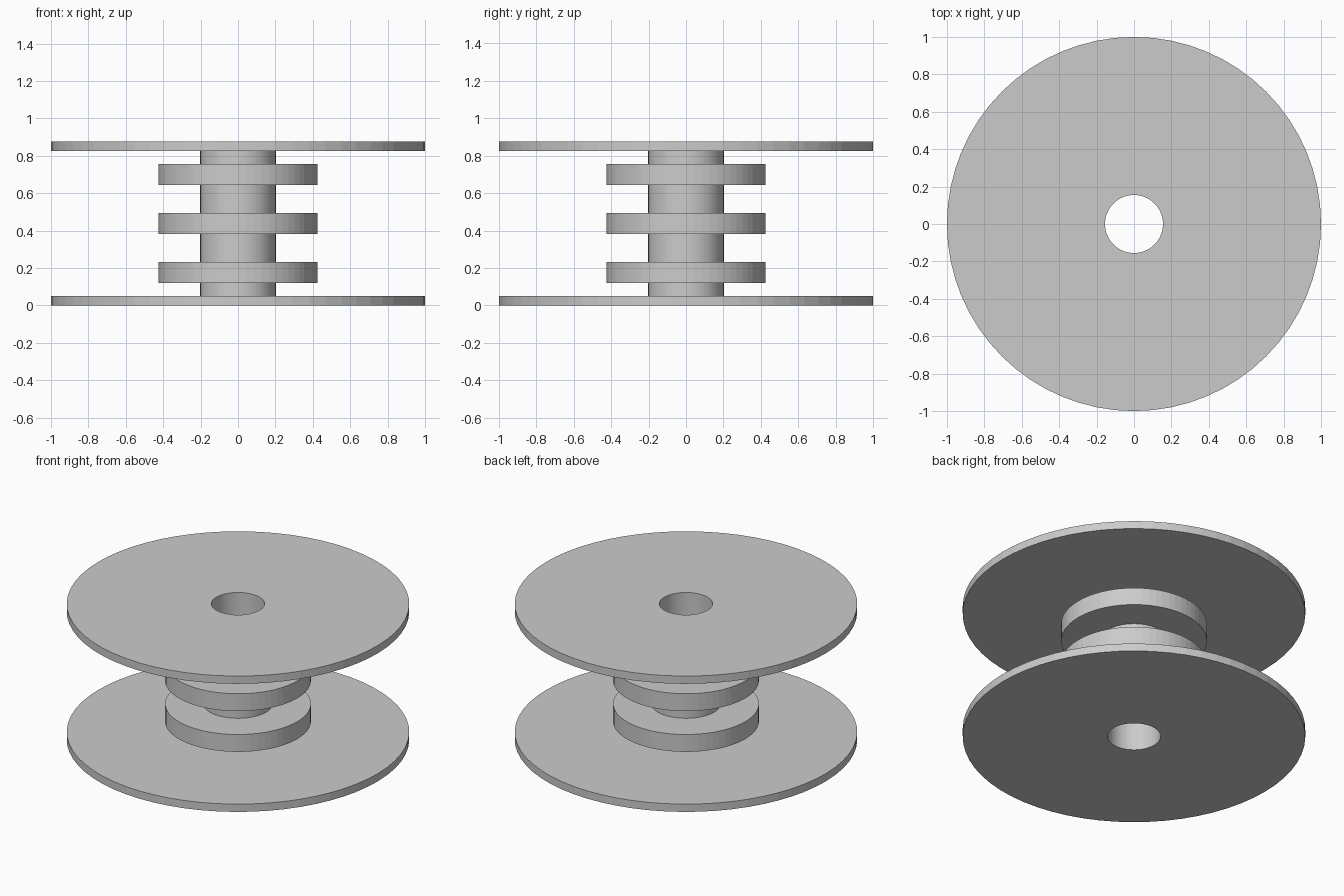
import bpy, bmesh, math

if "Cube" in bpy.data.objects:
    bpy.data.objects.remove(bpy.data.objects["Cube"])

SEGMENTS = 64
HOLE, CORE, RIB, FLANGE = 0.155, 0.202, 0.426, 1.0
HEIGHT, PLATE, RIB_H = 0.875, 0.05, 0.112


def lathe(name, profile):
    """Revolve a closed (radius, z) profile around the z axis."""
    bm = bmesh.new()
    loops = []
    for i in range(SEGMENTS):
        a = 2 * math.pi * i / SEGMENTS
        loops.append([bm.verts.new((r * math.cos(a), r * math.sin(a), z))
                      for r, z in profile])
    n = len(profile)
    for i in range(SEGMENTS):
        a, b = loops[i], loops[(i + 1) % SEGMENTS]
        for j in range(n):
            k = (j + 1) % n
            bm.faces.new((a[j], b[j], b[k], a[k]))
    bmesh.ops.recalc_face_normals(bm, faces=bm.faces)
    mesh = bpy.data.meshes.new(name)
    bm.to_mesh(mesh)
    bm.free()
    obj = bpy.data.objects.new(name, mesh)
    bpy.context.collection.objects.link(obj)
    return obj


# Spool: lower flange, ribbed core, upper flange, through bore
profile = [(HOLE, 0), (FLANGE, 0), (FLANGE, PLATE), (CORE, PLATE)]
for centre in (0.175, 0.4375, 0.70):
    lo, hi = centre - RIB_H / 2, centre + RIB_H / 2
    profile += [(CORE, lo), (RIB, lo), (RIB, hi), (CORE, hi)]
profile += [(CORE, HEIGHT - PLATE), (FLANGE, HEIGHT - PLATE),
            (FLANGE, HEIGHT), (HOLE, HEIGHT)]
lathe("ribbed_spool", profile)
